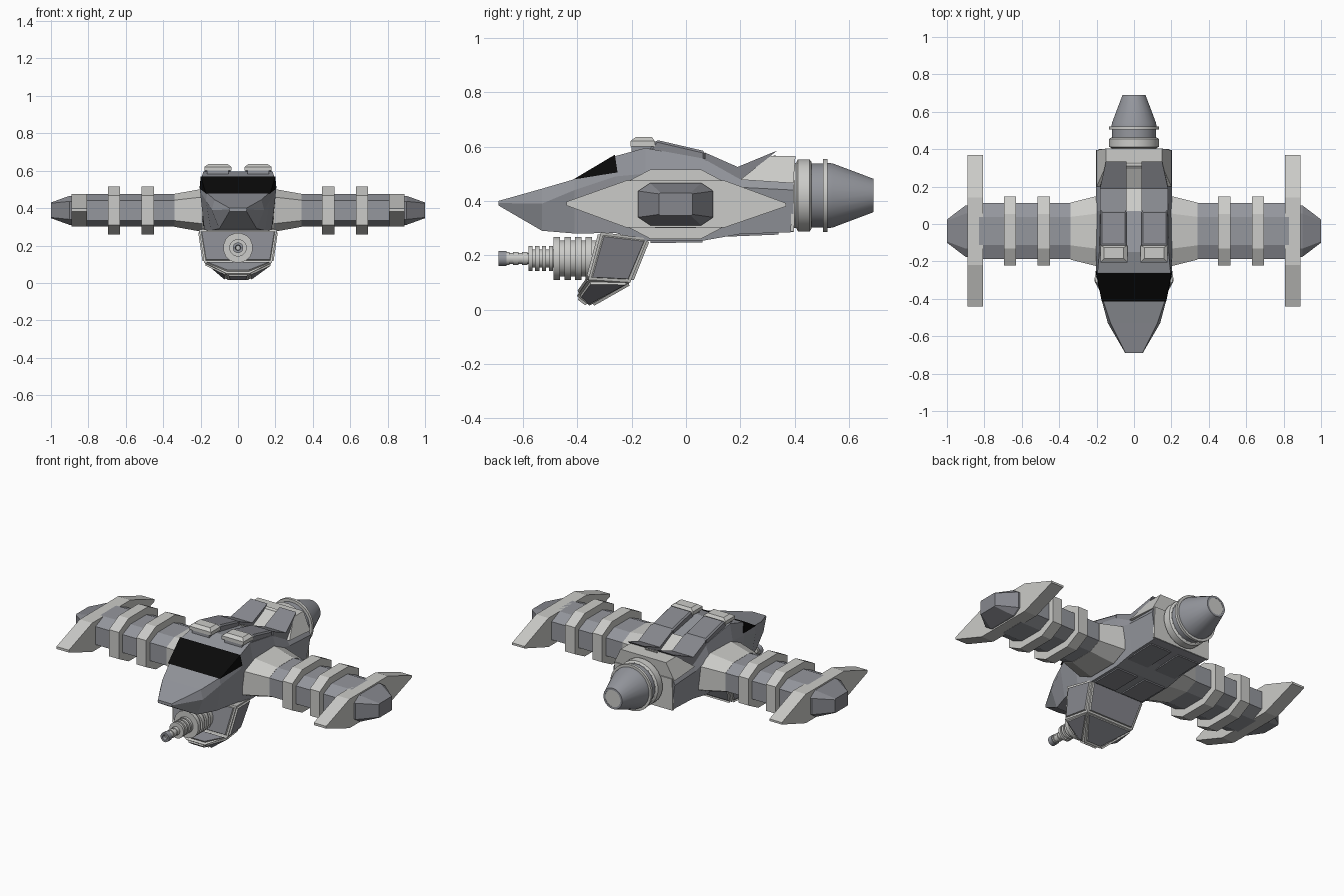
import bpy, bmesh, math

if "Cube" in bpy.data.objects:
    bpy.data.objects.remove(bpy.data.objects["Cube"])

def mat(name, c):
    m = bpy.data.materials.new(name)
    m.diffuse_color = (*c, 1)
    m.use_nodes = True
    m.node_tree.nodes["Principled BSDF"].inputs["Base Color"].default_value = m.diffuse_color
    return m

LIGHT = mat("light grey", (0.60, 0.60, 0.58))
GREY = mat("blue grey", (0.30, 0.31, 0.34))
DARK = mat("panel grey", (0.24, 0.245, 0.27))
BLACK = mat("black glass", (0.003, 0.003, 0.003))

def finish(name, bm, mats, mirror=False):
    bmesh.ops.recalc_face_normals(bm, faces=bm.faces)
    me = bpy.data.meshes.new(name)
    bm.to_mesh(me)
    bm.free()
    ob = bpy.data.objects.new(name, me)
    bpy.context.collection.objects.link(ob)
    for m in mats:
        me.materials.append(m)
    if mirror:
        ob.modifiers.new("mirror", 'MIRROR')
    return ob

def loft_bm(rings):
    bm = bmesh.new()
    rs = [[bm.verts.new(p) for p in r] for r in rings]
    n = len(rs[0])
    for a, b in zip(rs, rs[1:]):
        for i in range(n):
            bm.faces.new((a[i], a[(i + 1) % n], b[(i + 1) % n], b[i]))
    bm.faces.new(rs[0])
    bm.faces.new(rs[-1])
    return bm

def loft(name, rings, m, mirror=False, bevel=0):
    ob = finish(name, loft_bm(rings), [m], mirror)
    if bevel:
        b = ob.modifiers.new("bevel", 'BEVEL')
        b.width, b.segments = bevel, 1
    return ob

def prism(name, prof, x0, x1, m, mirror=False, bevel=0):
    """Side profile (y, z) extruded along x; x1 may be a function of (y, z)."""
    f = x1 if callable(x1) else lambda y, z: x1
    g = x0 if callable(x0) else lambda y, z: x0
    return loft(name, [[(g(y, z), y, z) for y, z in prof],
                       [(f(y, z), y, z) for y, z in prof]], m, mirror, bevel)

def lathe(name, prof, cz, m, sides=24):
    """Profile of (y, radius) turned around the y axis at height cz."""
    ob = loft(name, [[(r * math.cos(t), y, cz + r * math.sin(t))
              for t in [2 * math.pi * (k + .5) / sides for k in range(sides)]]
              for y, r in prof], m)
    bpy.ops.object.select_all(action='DESELECT')
    ob.select_set(True)
    bpy.context.view_layer.objects.active = ob
    bpy.ops.object.shade_smooth_by_angle(angle=math.radians(30))
    return ob

def octagon(x, hy, hz, fy=.5, fz=.62, cy=-.038, cz=.388):
    pts = [(1, fz), (fy, 1), (-fy, 1), (-1, fz), (-1, -fz), (-fy, -1), (fy, -1), (1, -fz)]
    return [(x, cy + hy * a, cz + hz * b) for a, b in pts]

# Hull with tapered nose: y, top z/half width, middle z/half width, bottom z/half width
stations = [
    (-.69, .400, .045, .392, .047, .383, .045),
    (-.53, .445, .125, .390, .140, .290, .100),
    (-.41, .480, .165, .440, .172, .280, .145),
    (-.26, .565, .195, .490, .203, .282, .180),
    (-.15, .595, .185, .500, .203, .252, .180),
    (.07, .555, .180, .480, .203, .255, .180),
    (.20, .482, .180, .450, .203, .278, .180),
    (.395, .474, .190, .440, .203, .285, .180)]
loft("hull", [[(-wt, y, zt), (wt, y, zt), (wm, y, zm), (wb, y, zb), (-wb, y, zb), (-wm, y, zm)]
              for y, zt, wt, zm, wm, zb, wb in stations], GREY)

# Wraparound windshield
ws = lambda y, z: .172 if y < -.4 else (.199 if z > .55 else .206)
prism("windshield", [(-.415, .479), (-.262, .570), (-.252, .505)],
      lambda y, z: -ws(y, z), ws, BLACK)

# Engine shroud, rear plate and spine between the roof strips
sh = lambda y, z: .2 if z < .5 else .15
prism("engine_shroud", [(.20, .478), (.31, .565), (.403, .565), (.395, .465)],
      lambda y, z: -sh(y, z), sh, LIGHT)
prism("rear_plate", [(.385, .287), (.39, .476), (.402, .476), (.398, .287)], -.19, .19, LIGHT)
prism("spine", [(.07, .562), (.19, .503), (.33, .57), (.33, .5), (.07, .5)], -.04, .04, LIGHT)

# Twin roof strips with front pads
prism("roof_strip", [(-.14, .58), (-.11, .625), (.07, .583), (.07, .54), (-.1, .56)],
      .04, .178, DARK, True, .008)
prism("roof_ramp", [(.07, .578), (.19, .525), (.335, .585), (.31, .565), (.2, .475), (.07, .53)],
      .04, lambda y, z: .182 if y < .25 else .15, DARK, True)
loft("roof_pad", [[(.035, -.205, .60), (.18, -.205, .60), (.18, -.115, .60), (.035, -.115, .60)],
                  [(.035, -.205, .62), (.18, -.205, .62), (.18, -.115, .62), (.035, -.115, .62)],
                  [(.055, -.185, .635), (.16, -.185, .635), (.16, -.125, .635), (.055, -.125, .635)]],
     LIGHT, True)
prism("pad_base", [(-.2, .57), (-.2, .602), (-.11, .602), (-.11, .57)], .05, .165, GREY, True)

# Belly panels
prism("belly_panel_front", [(-.13, .27), (-.13, .245), (.06, .247), (.06, .27)], .025, .165, DARK, True)
prism("belly_panel_rear", [(.14, .295), (.14, .268), (.34, .276), (.34, .295)], .025, .165, DARK, True)

# Wings: root fairing, spar, rings, end fin and tip
loft("wing_root", [octagon(.19, .19, .115), octagon(.34, .152, .088)], LIGHT, True)
loft("wing_spar", [octagon(.33, .150, .087), octagon(.83, .150, .087)], GREY, True)
for i, x in enumerate((.45, .63)):
    loft(f"wing_ring_{i + 1}", [octagon(x, .185, .128), octagon(x + .065, .185, .128)], LIGHT, True)
prism("end_fin", [(-.44, .383), (-.44, .397), (-.22, .475), (.142, .475), (.368, .392), (.368, .38),
                  (.142, .302), (-.22, .302)], .808, .89, LIGHT, True)
loft("wing_tip", [octagon(.88, .138, .078, .68), octagon(.90, .138, .078, .68),
                  octagon(1.0, .062, .042, .9, .9)], DARK, True)

# Engine collar, rings and hollow nozzle
lathe("engine_collar", [(.39, .12), (.405, .12), (.412, .134), (.455, .134), (.462, .124)], .42, LIGHT)
lathe("engine_neck", [(.455, .119), (.51, .119)], .42, GREY)
lathe("engine_ring", [(.505, .136), (.521, .136)], .42, LIGHT)
lathe("nozzle", [(.515, .122), (.54, .119), (.69, .062), (.69, .05), (.62, .035)], .42, GREY)
lathe("nozzle_lining", [(.689, .0495), (.625, .033), (.62, .033), (.689, .051)], .42, LIGHT)

# Chin turret: light frame with raised grey panels on every face
def turret_ring(hw, front, back, k=.86):
    (fy, fz), (by, bz) = front, back
    return [(-hw, fy, fz), (hw, fy, fz), (hw * k, by, bz), (-hw * k, by, bz)]
bm = loft_bm([turret_ring(.208, (-.313, .285), (-.14, .262)),
              turret_ring(.182, (-.360, .11), (-.205, .10)),
              turret_ring(.062, (-.402, .05), (-.355, .015))])
bmesh.ops.recalc_face_normals(bm, faces=bm.faces)
panels = [f for f in bm.faces if f.normal.z < .8]
bmesh.ops.inset_individual(bm, faces=panels, thickness=.014, depth=0)
bmesh.ops.inset_individual(bm, faces=panels, thickness=.004, depth=.009)
for f in panels:
    f.material_index = 1
finish("turret", bm, [LIGHT, DARK])

# Cannon with stepped, ribbed barrel
def ribbed(name, y0, y1, r_core, r_rib, count):
    step = (y1 - y0) / count
    prof = []
    for i in range(count):
        a = y0 + i * step
        prof += [(a, r_rib), (a + .6 * step, r_rib), (a + .6 * step, r_core), (a + step, r_core)]
    lathe(name, prof, .188, LIGHT, 16)
ribbed("cannon_base", -.487, -.33, .068, .080, 4)
ribbed("cannon_sleeve", -.58, -.48, .034, .047, 4)
ribbed("cannon_barrel", -.67, -.57, .021, .025, 3)
lathe("cannon_muzzle", [(-.66, .02), (-.66, .028), (-.69, .028), (-.69, .015), (-.67, .012)], .188, GREY, 16)
